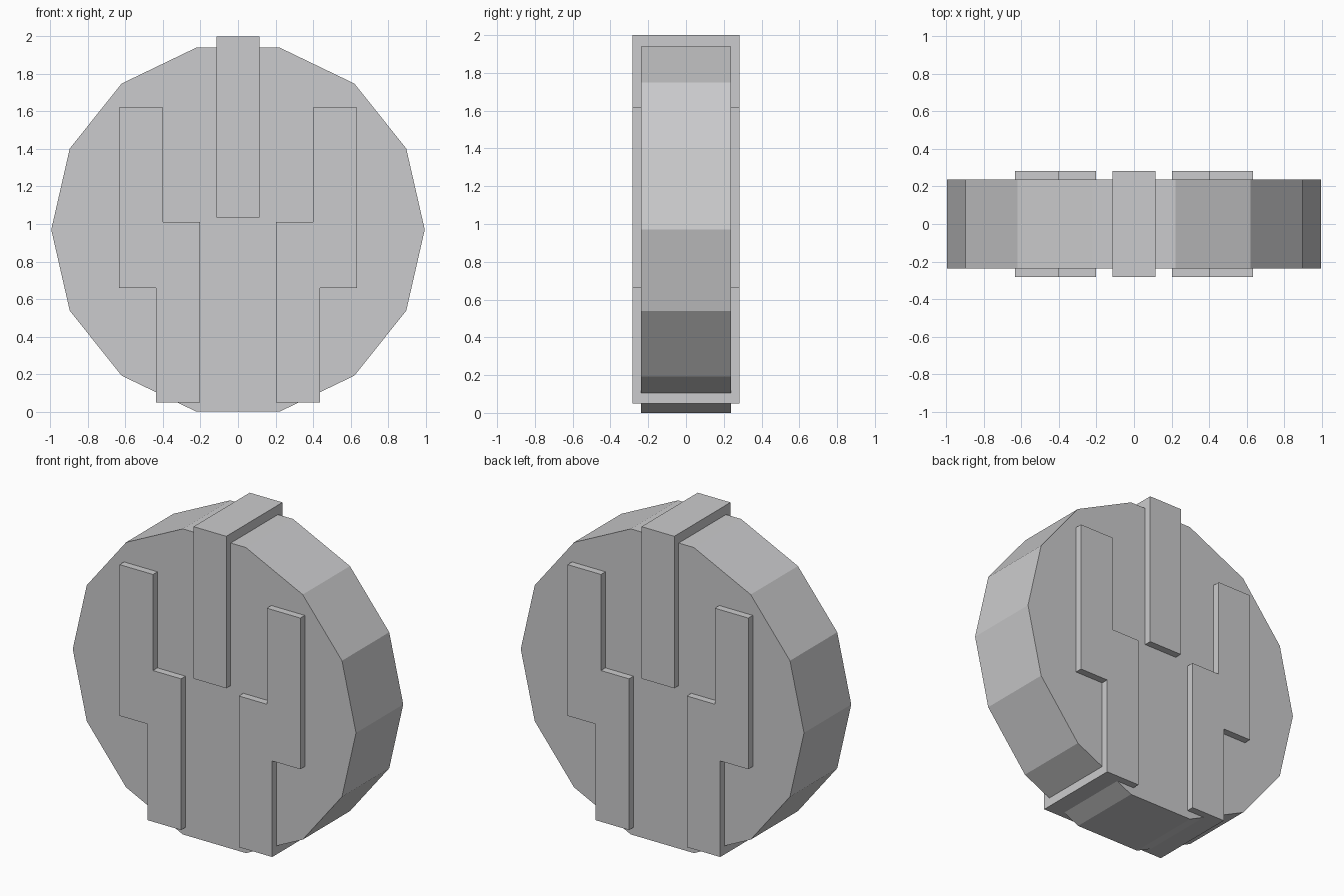
import bpy
import bmesh
import math

cube = bpy.data.objects.get("Cube")
if cube:
    bpy.data.objects.remove(cube, do_unlink=True)

# Single plain grey material
grey = bpy.data.materials.new("light_grey")
grey.use_nodes = True
colour = (0.6, 0.6, 0.61, 1.0)
grey.diffuse_color = colour
grey.node_tree.nodes["Principled BSDF"].inputs["Base Color"].default_value = colour


def extrude_profile(name, profile, half_depth):
    """Extrude an x/z outline evenly through y."""
    bm = bmesh.new()
    face = bm.faces.new([bm.verts.new((x, -half_depth, z)) for x, z in profile])
    result = bmesh.ops.extrude_face_region(bm, geom=[face])
    moved = [v for v in result["geom"] if isinstance(v, bmesh.types.BMVert)]
    bmesh.ops.translate(bm, verts=moved, vec=(0, 2 * half_depth, 0))
    bmesh.ops.recalc_face_normals(bm, faces=bm.faces)
    mesh = bpy.data.meshes.new(name)
    bm.to_mesh(mesh)
    bm.free()
    mesh.materials.append(grey)
    obj = bpy.data.objects.new(name, mesh)
    bpy.context.collection.objects.link(obj)
    return obj


# Fourteen-sided disc resting on a flat edge
SIDES, RADIUS = 14, 0.995
centre_z = RADIUS * math.cos(math.pi / SIDES)
angles = [2 * math.pi * i / SIDES for i in range(SIDES)]
rim = [(RADIUS * math.cos(a), centre_z + RADIUS * math.sin(a)) for a in angles]
extrude_profile("disc", rim, 0.237)

# Bars pass right through the disc and stand proud on both faces
BAR_DEPTH = 0.282
top_bar = [(-0.115, 1.035), (0.115, 1.035), (0.115, 2.0), (-0.115, 2.0)]
extrude_profile("top_bar", top_bar, BAR_DEPTH)

# Stepped bar, mirrored to each side
stepped = [(0.203, 0.05), (0.438, 0.05), (0.438, 0.66), (0.635, 0.66),
           (0.635, 1.62), (0.4, 1.62), (0.4, 1.01), (0.203, 1.01)]
for side, sign in (("left", 1), ("right", -1)):
    extrude_profile(side + "_stepped_bar", [(sign * x, z) for x, z in stepped], BAR_DEPTH)
